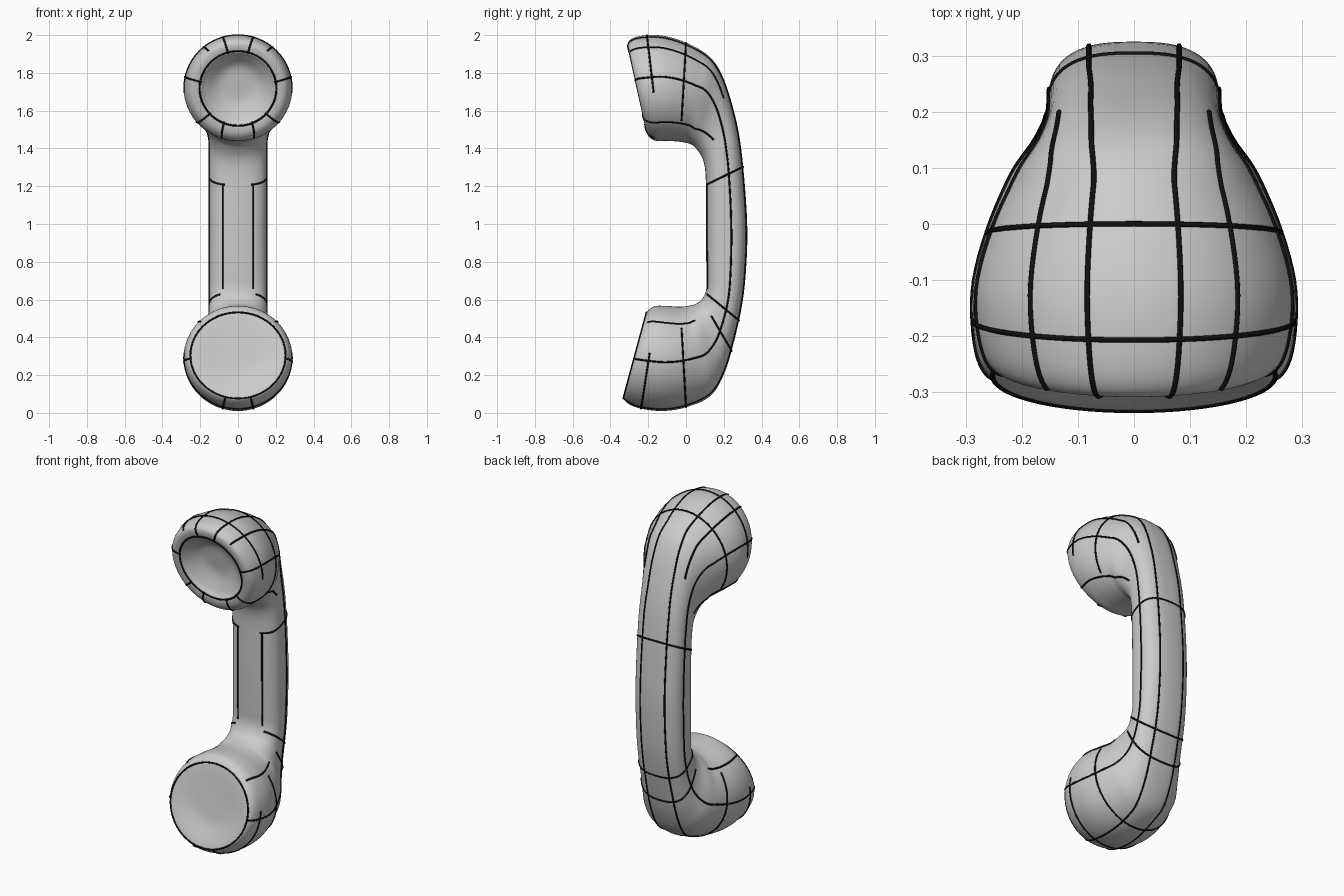
import bpy, bmesh, math
from mathutils import Vector

if "Cube" in bpy.data.objects:
    bpy.data.objects.remove(bpy.data.objects["Cube"])

# Handset sections from ear cup to mouth cup: inner y,z, outer y,z, half width
ST = [
    (-.188, 1.735, -.190, 1.745, .005), (-.175, 1.645, -.212, 1.835, .095),
    (-.196, 1.555, -.272, 1.890, .170), (-.213, 1.520, -.300, 1.915, .203),
    (-.203, 1.472, -.305, 1.965, .250), (-.165, 1.442, -.250, 1.994, .278),
    (-.100, 1.440, -.130, 1.998, .287), (-.030, 1.435, .000, 1.960, .260),
    (.030, 1.420, .120, 1.890, .215), (.065, 1.385, .190, 1.790, .175),
    (.090, 1.340, .245, 1.630, .155), (.103, 1.270, .285, 1.450, .152),
    (.105, 1.150, .312, 1.200, .152), (.105, .950, .325, .950, .152),
    (.108, .750, .315, .720, .152), (.108, .660, .295, .560, .152),
    (.090, .610, .255, .380, .157), (.065, .585, .205, .215, .178),
    (.030, .570, .130, .090, .220), (-.030, .562, .000, .030, .262),
    (-.100, .566, -.130, .010, .287), (-.165, .565, -.260, .028, .283),
    (-.202, .540, -.325, .065, .262), (-.215, .510, -.325, .100, .225),
    (-.235, .400, -.275, .200, .110), (-.252, .305, -.254, .295, .005)]
LAST = len(ST) - 1


def station(u):
    i = min(int(u), LAST - 1)
    t = u - i
    p = [ST[min(max(i + k, 0), LAST)] for k in (-1, 0, 1, 2)]
    return [.5 * (2 * b + (c - a) * t + (2 * a - 5 * b + 4 * c - d) * t * t
                  + (3 * b - a - 3 * c + d) * t ** 3) for a, b, c, d in zip(*p)]


def surface(u, deg):
    """Point on the handset: u along it, 0 deg = right side, 90 = outer back."""
    yi, zi, yo, zo, w = station(u)
    w = max(w, .004)
    n = 2 + .7 * min(max(((yi + yo) / 2 - .05) / .1, 0), 1)
    c, s = math.cos(math.radians(deg)), math.sin(math.radians(deg))
    x = math.copysign(abs(c) ** (2 / n), c) * w
    v = .5 + .5 * math.copysign(abs(s) ** (2 / n), s)
    return Vector((x, yi + (yo - yi) * v, zi + (zo - zi) * v))


# Handset body
SEG, SUB = 64, 5
bm = bmesh.new()
rows = [[bm.verts.new(surface(k / SUB, 360 * j / SEG)) for j in range(SEG)]
        for k in range(LAST * SUB + 1)]
for a, b in zip(rows, rows[1:]):
    for j in range(SEG):
        m = (j + 1) % SEG
        bm.faces.new((a[j], a[m], b[m], b[j]))
bm.faces.new(rows[0])
bm.faces.new(rows[-1])
bmesh.ops.recalc_face_normals(bm, faces=bm.faces)
for f in bm.faces:
    f.smooth = True
me = bpy.data.meshes.new("handset_body")
bm.to_mesh(me)
bm.free()
bpy.context.collection.objects.link(bpy.data.objects.new("handset_body", me))

# Black contour lines lying on the surface
black = bpy.data.materials.new("line_black")
black.diffuse_color = (.005, .005, .005, 1)
black.use_nodes = True
black.node_tree.nodes["Principled BSDF"].inputs["Base Color"].default_value = black.diffuse_color
cu = bpy.data.curves.new("contour_lines", 'CURVE')
cu.dimensions = '3D'
cu.bevel_depth = .005
cu.bevel_resolution = 1
cu.materials.append(black)


def stroke(*keys):
    pts = []
    for (u0, a0), (u1, a1) in zip(keys, keys[1:]):
        n = max(2, int(abs(u1 - u0) * 5 + abs(a1 - a0) / 6))
        pts += [surface(u0 + (u1 - u0) * k / n, a0 + (a1 - a0) * k / n)
                for k in range(n + bool((u1, a1) == keys[-1]))]
    sp = cu.splines.new('POLY')
    sp.points.add(len(pts) - 1)
    for q, p in zip(sp.points, pts):
        q.co = (*p, 1)


# Rings around both cups and the handle
stroke((3, 0), (3, 360))
stroke((22.4, 0), (22.4, 360))
for u, a0, a1 in ((5.4, -5, 185), (7, -35, 215), (11.6, -70, 250),
                  (15.4, -60, 240), (16.3, -15, 195), (19, -35, 215),
                  (20.8, -5, 185)):
    stroke((u, a0), (u, a1))

# Lengthwise lines, mirrored left and right
for f in (lambda a: a, lambda a: 180 - a):
    stroke((2.8, f(75)), (8, f(72)), (11, f(65)), (16, f(65)), (19, f(73)), (22.4, f(75)))
    stroke((2.8, f(10)), (8, f(14)), (11, f(8)), (16, f(8)), (19, f(4)), (22.4, f(4)))
    stroke((2.8, f(-43)), (8, f(-38)), (10, f(-10)))
    stroke((2.8, f(-68)), (5, f(-72)))
    stroke((4, f(52)), (8, f(48)), (9.5, f(40)))
    stroke((18, f(-40)), (21.5, f(-45)))
    stroke((11.6, f(-65)), (15, f(-65)))
bpy.context.collection.objects.link(bpy.data.objects.new("contour_lines", cu))
